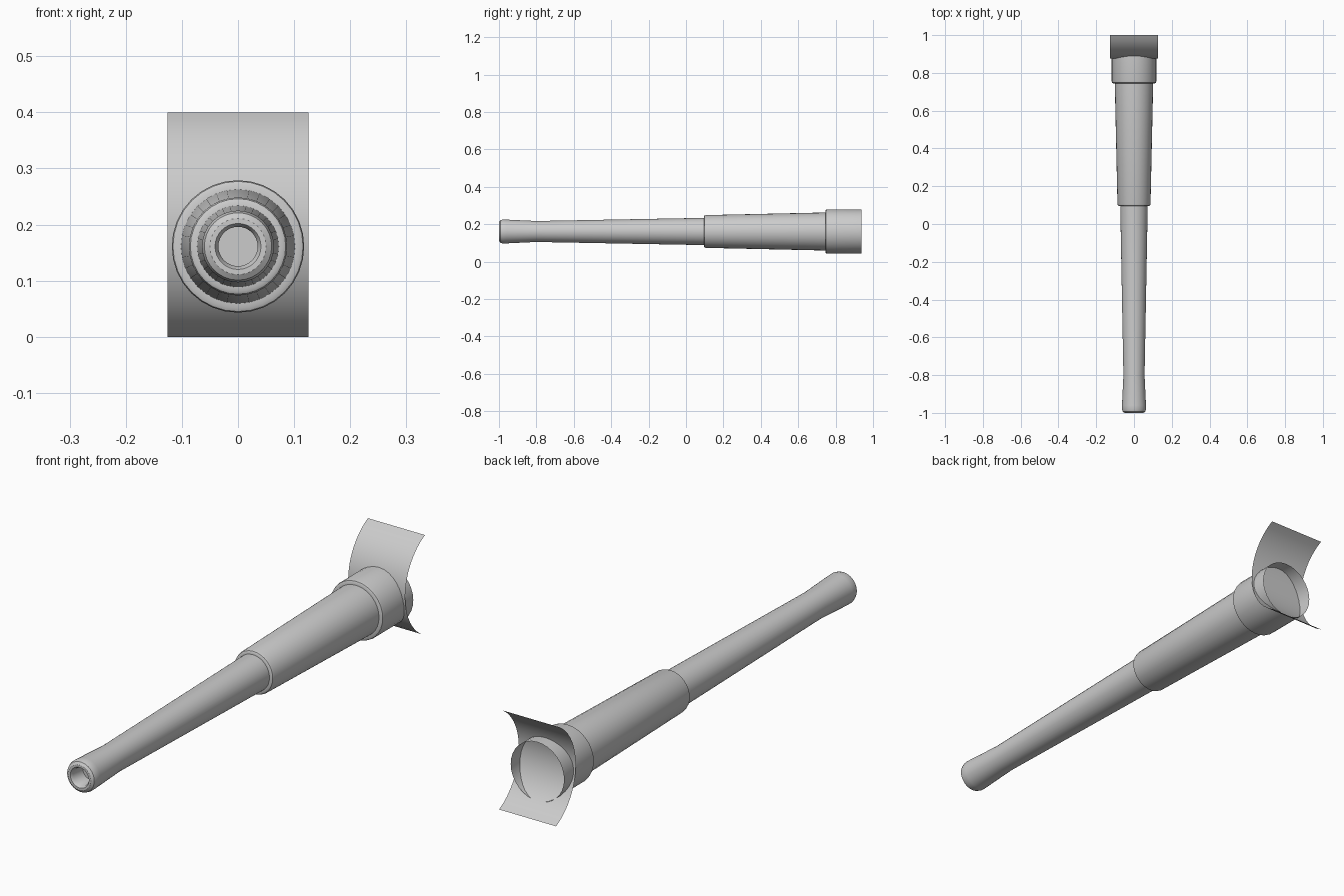
import bpy, bmesh, math

if "Cube" in bpy.data.objects:
    bpy.data.objects.remove(bpy.data.objects["Cube"])

CZ = 0.161      # height of the barrel axis
SIDES = 32

grey = bpy.data.materials.new("plain_grey")
grey.diffuse_color = (0.6, 0.6, 0.6, 1)
grey.use_nodes = True
grey.node_tree.nodes["Principled BSDF"].inputs["Base Color"].default_value = grey.diffuse_color


def finish(name, bm, angle=35):
    me = bpy.data.meshes.new(name)
    bm.to_mesh(me)
    bm.free()
    ob = bpy.data.objects.new(name, me)
    bpy.context.collection.objects.link(ob)
    me.materials.append(grey)
    bpy.ops.object.select_all(action='DESELECT')
    ob.select_set(True)
    bpy.context.view_layer.objects.active = ob
    bpy.ops.object.shade_smooth_by_angle(angle=math.radians(angle))
    return ob


def turned(name, profile, cap_first=False):
    """Spin (radius, y) points about the barrel axis, listed front to back."""
    bm = bmesh.new()
    rings = []
    for r, y in profile:
        rings.append([bm.verts.new((r * math.cos(2 * math.pi * i / SIDES), y,
                                    CZ + r * math.sin(2 * math.pi * i / SIDES)))
                      for i in range(SIDES)])
    for a, b in zip(rings, rings[1:]):
        for i in range(SIDES):
            j = (i + 1) % SIDES
            bm.faces.new((a[i], b[i], b[j], a[j]))
    if cap_first:
        bm.faces.new(rings[0])
    return finish(name, bm)


# Front tube: blind bore, rounded muzzle lip, flared end, long taper
turned("muzzle_tube", [(0.035, -0.93), (0.035, -0.99), (0.041, -1.0), (0.050, -1.0),
                       (0.060, -0.993), (0.064, -0.98), (0.0635, -0.96),
                       (0.056, -0.80), (0.073, 0.11)], cap_first=True)

# Middle sleeve with a bevelled front shoulder
turned("middle_sleeve", [(0.070, 0.095), (0.080, 0.095), (0.085, 0.098),
                         (0.0875, 0.106), (0.102, 0.76)])

# Rear collar, open at the back
turned("rear_collar", [(0.098, 0.745), (0.110, 0.745), (0.116, 0.748),
                       (0.118, 0.756), (0.118, 0.938)])

# Curved mounting plate: a thin arc sheet bulging forwards
HALF_W, RAD, SAG, HALF_H, STEPS = 0.126, 0.2225, 0.125, 0.2, 16
span = math.asin(HALF_H / RAD)
bm = bmesh.new()
rows = []
for i in range(STEPS + 1):
    t = span * (2 * i / STEPS - 1)
    y = 1 - SAG + RAD * (1 - math.cos(t))
    z = HALF_H + RAD * math.sin(t)
    rows.append([bm.verts.new((x, y, z)) for x in (-HALF_W, HALF_W)])
for a, b in zip(rows, rows[1:]):
    bm.faces.new((a[0], a[1], b[1], b[0]))
finish("curved_plate", bm)
